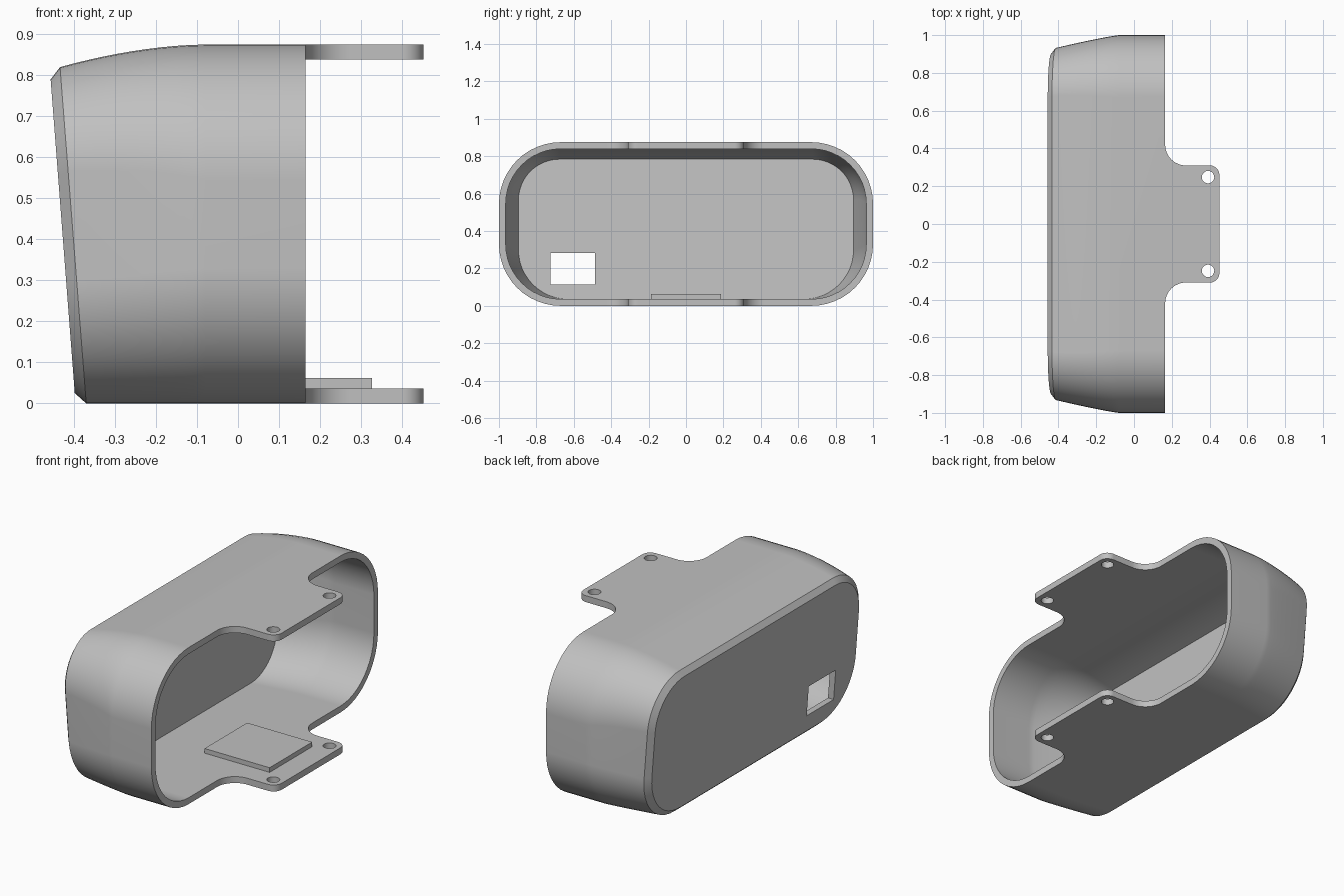
import bpy, bmesh
from math import sin, cos, pi, radians

default = bpy.data.objects.get("Cube")
if default:
    bpy.data.objects.remove(default, do_unlink=True)

gray = bpy.data.materials.new("plain gray")
gray.use_nodes = True
COLOUR = (0.53, 0.53, 0.53, 1)
gray.diffuse_color = COLOUR
gray.node_tree.nodes["Principled BSDF"].inputs["Base Color"].default_value = COLOUR

RIM_X, TAB_X, BEND_X, WALL = 0.165, 0.452, -0.08, 0.036
STEPS = 10


def arc(cx, cy, r, start, end, n=12):
    """Points along a circular arc, angles in degrees."""
    angles = [radians(start + (end - start) * i / n) for i in range(n + 1)]
    return [(cx + r * cos(a), cy + r * sin(a)) for a in angles]


def section(w, z0, z1, r_low, r_top):
    """Rounded rectangle in y and z."""
    return (arc(w - r_top, z1 - r_top, r_top, 0, 90)
            + arc(r_top - w, z1 - r_top, r_top, 90, 180)
            + arc(r_low - w, z0 + r_low, r_low, 180, 270)
            + arc(w - r_low, z0 + r_low, r_low, 270, 360))


def make_object(name, bm):
    bmesh.ops.recalc_face_normals(bm, faces=bm.faces)
    mesh = bpy.data.meshes.new(name)
    bm.to_mesh(mesh)
    bm.free()
    mesh.materials.append(gray)
    obj = bpy.data.objects.new(name, mesh)
    bpy.context.collection.objects.link(obj)
    return obj


def prism(name, outline, z0, z1):
    """Plan outline extruded upwards."""
    bm = bmesh.new()
    face = bm.faces.new([bm.verts.new((x, y, z0)) for x, y in outline])
    new = bmesh.ops.extrude_face_region(bm, geom=[face])["geom"]
    top = [v for v in new if isinstance(v, bmesh.types.BMVert)]
    bmesh.ops.translate(bm, verts=top, vec=(0, 0, z1 - z0))
    return make_object(name, bm)


def box(name, x0, x1, y0, y1, z0, z1):
    return prism(name, [(x0, y0), (x1, y0), (x1, y1), (x0, y1)], z0, z1)


def cut(obj, cutter):
    bpy.context.view_layer.objects.active = obj
    mod = obj.modifiers.new("cut", 'BOOLEAN')
    mod.operation, mod.solver, mod.object = 'DIFFERENCE', 'EXACT', cutter
    bpy.ops.object.modifier_apply(modifier=mod.name)
    bpy.data.objects.remove(cutter, do_unlink=True)


def wall_rings(inset, end_x):
    """Sections from the leaning back end to the open side."""
    rings = []
    for i in range(STEPS, -1, -1):
        f = i / STEPS
        pts = section(1 - 0.068 * f ** 1.15 - inset, inset,
                      0.875 - 0.055 * f ** 1.75 - inset,
                      0.33 - 0.03 * f - inset, 0.33 - 0.075 * f - inset)
        rings.append([(BEND_X + (end_x - 0.078 * z - BEND_X) * f, y, z)
                      for y, z in pts])
    rings.append([(0.6, y, z) for _, y, z in rings[-1]])
    return rings


# Hollow shell: chamfered back face, outer wall, rim, inner wall, inner back
back_face = [(-0.396 - 0.077 * z, y, z)
             for y, z in section(0.9, 0.025, 0.79, 0.28, 0.235)]
rings = [back_face] + wall_rings(0, -0.37) + wall_rings(WALL, -0.361)[::-1]
bm = bmesh.new()
loops = [[bm.verts.new(p) for p in ring] for ring in rings]
for a, b in zip(loops, loops[1:]):
    for i in range(len(a)):
        j = (i + 1) % len(a)
        bm.faces.new((a[i], a[j], b[j], b[i]))
bm.faces.new(loops[0])
bm.faces.new(loops[-1])
shell = make_object("housing_shell", bm)

# Trim the open side so that a rounded tab is left at the top and bottom
half = arc(RIM_X + 0.11, 0.42, 0.11, 180, 270) + arc(TAB_X - 0.05, 0.26, 0.05, 90, 0)
tab = half + [(x, -y) for x, y in reversed(half)]
trim = [(RIM_X, 1.2)] + tab + [(RIM_X, -1.2), (0.8, -1.2), (0.8, 1.2)]
cut(shell, prism("trim_cutter", trim, -0.1, 1))

# Screw holes through both tabs
for side in (-1, 1):
    cut(shell, prism("hole_cutter", arc(0.392, side * 0.248, 0.033, 0, 345, 23), -0.1, 1))

# Rectangular port in the back wall
cut(shell, box("port_cutter", -0.6, -0.2, -0.725, -0.487, 0.115, 0.283))

# Raised pad on the floor, running out onto the lower tab
pad = box("floor_pad", -0.075, 0.327, -0.188, 0.188, 0.03, 0.062)

for obj in (shell, pad):
    bpy.ops.object.select_all(action='DESELECT')
    obj.select_set(True)
    bpy.context.view_layer.objects.active = obj
    bpy.ops.object.shade_smooth_by_angle(angle=radians(25))
    normals = obj.modifiers.new("even shading", 'WEIGHTED_NORMAL')
    normals.keep_sharp = True
